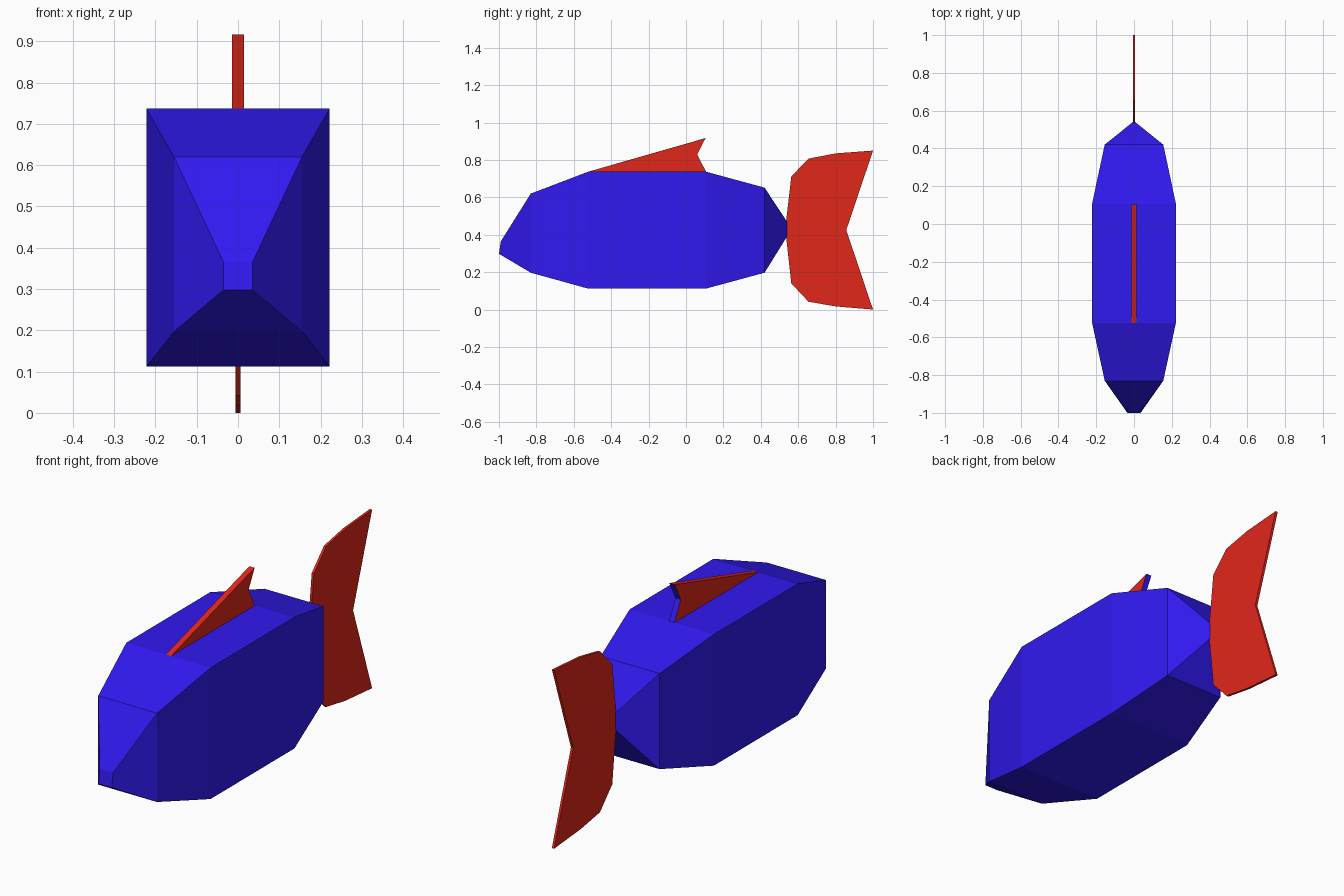
import bpy

if "Cube" in bpy.data.objects:
    bpy.data.objects.remove(bpy.data.objects["Cube"])


def material(name, color):
    m = bpy.data.materials.new(name)
    m.diffuse_color = color
    m.use_nodes = True
    m.node_tree.nodes["Principled BSDF"].inputs["Base Color"].default_value = m.diffuse_color
    return m


blue = material("blue", (0.03, 0.01, 0.87, 1))
red = material("red", (0.75, 0.02, 0.01, 1))


def make_object(name, verts, faces, mats):
    mesh = bpy.data.meshes.new(name)
    mesh.from_pydata(verts, [], faces)
    for m in mats:
        mesh.materials.append(m)
    ob = bpy.data.objects.new(name, mesh)
    bpy.context.collection.objects.link(ob)
    return ob


def bridge(name, rings, mats):
    """Skin equal-length rings into a closed solid."""
    n = len(rings[0])
    faces = [tuple(reversed(range(n)))]
    for r in range(len(rings) - 1):
        a, b = r * n, (r + 1) * n
        faces += [(a + i, a + (i + 1) % n, b + (i + 1) % n, b + i) for i in range(n)]
    last = (len(rings) - 1) * n
    faces.append(tuple(range(last, last + n)))
    return make_object(name, [v for ring in rings for v in ring], faces, mats)


def fin(name, outline, half, mats):
    """Flat plate from a (y, z) outline, thickened along x."""
    return bridge(name, [[(x, y, z) for y, z in outline] for x in (-half, half)], mats)


# Body: rectangular sections (y bottom, y top, half width, z bottom, z top)
sections = [
    (-1.0, -0.99, 0.035, 0.298, 0.365),
    (-0.83, -0.83, 0.155, 0.197, 0.62),
    (-0.523, -0.523, 0.222, 0.112, 0.737),
    (0.107, 0.107, 0.222, 0.112, 0.737),
    (0.42, 0.42, 0.155, 0.197, 0.652),
    (0.54, 0.54, 0.006, 0.39, 0.47),
]
bridge("body", [[(-w, yb, z0), (-w, yt, z1), (w, yt, z1), (w, yb, z0)][::-1]
                for yb, yt, w, z0, z1 in sections], [blue])

# Dorsal fin, with the notched rear edge in the body colour
dorsal = fin("dorsal_fin",
             [(-0.523, 0.737), (0.107, 0.737), (0.06, 0.83), (0.105, 0.917)],
             0.014, [red, blue])
for i in (2, 3):
    dorsal.data.polygons[i].material_index = 1

# Tail fin
fin("tail_fin",
    [(0.535, 0.47), (0.535, 0.39), (0.563, 0.14), (0.655, 0.042), (0.80, 0.017),
     (1.0, 0.0), (0.857, 0.425), (1.0, 0.85), (0.80, 0.835), (0.655, 0.807),
     (0.563, 0.712)],
    0.006, [red])
